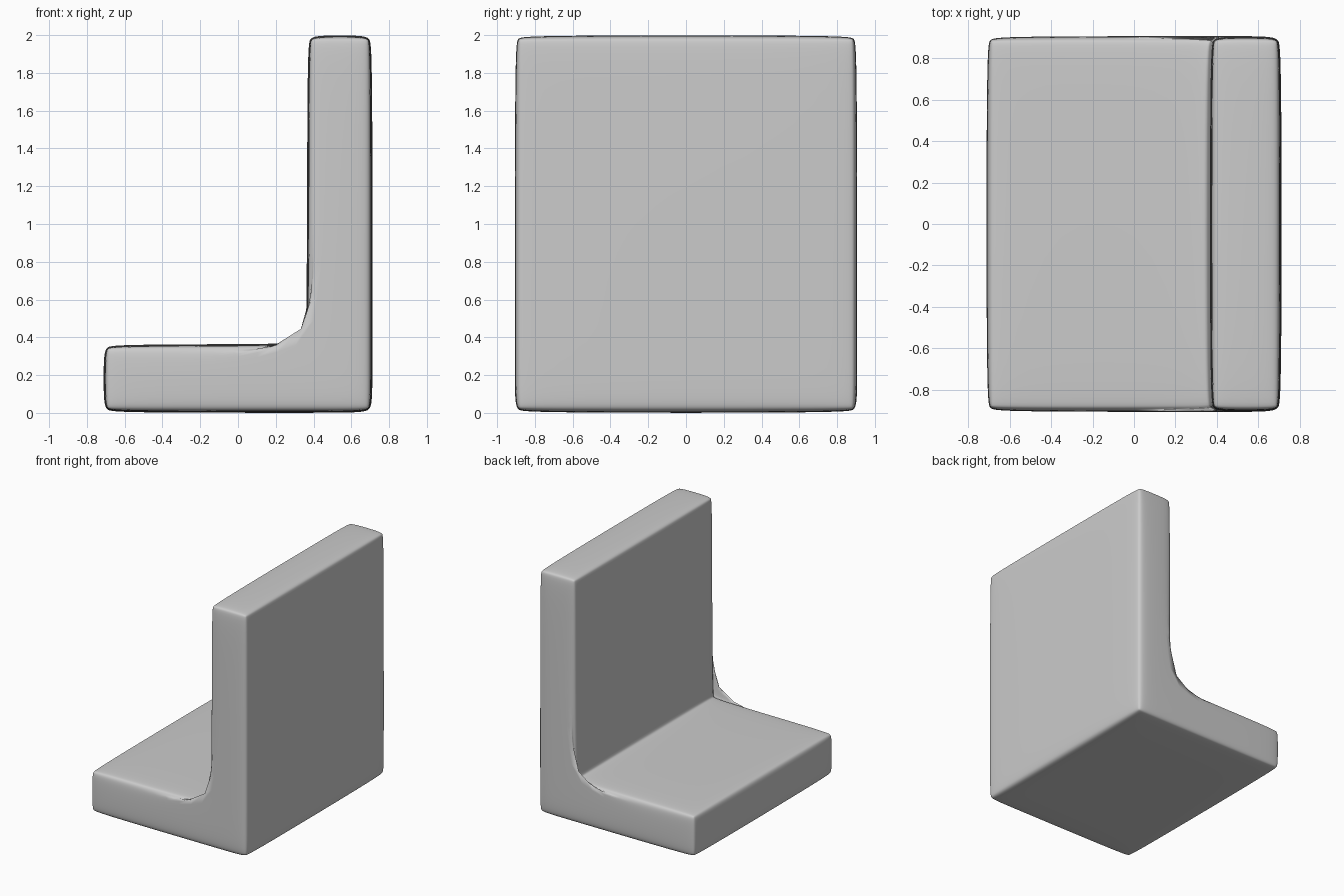
import bpy, bmesh

if "Cube" in bpy.data.objects:
    bpy.data.objects.remove(bpy.data.objects["Cube"])

HALF_X, HALF_Y, HEIGHT = 0.713, 0.907, 2.0
INNER_X, INNER_Z = 0.365, 0.364

# L-shaped cross-section made of three quads: foot, corner, upright
bm = bmesh.new()
cells = [(-HALF_X, INNER_X, 0, INNER_Z),
         (INNER_X, HALF_X, 0, INNER_Z),
         (INNER_X, HALF_X, INNER_Z, HEIGHT)]
for x0, x1, z0, z1 in cells:
    bm.faces.new([bm.verts.new((x, -HALF_Y, z))
                  for x, z in ((x0, z0), (x1, z0), (x1, z1), (x0, z1))])
bmesh.ops.remove_doubles(bm, verts=bm.verts, dist=0.001)

# Extrude the section along the depth, keeping the front cap
front = bm.faces[:]
ext = bmesh.ops.extrude_face_region(bm, geom=front, use_keep_orig=True)
new_verts = [g for g in ext["geom"] if isinstance(g, bmesh.types.BMVert)]
bmesh.ops.translate(bm, verts=new_verts, vec=(0, 2 * HALF_Y, 0))
bmesh.ops.recalc_face_normals(bm, faces=bm.faces)

mesh = bpy.data.meshes.new("angle_bracket")
bm.to_mesh(mesh)
bm.free()
bracket = bpy.data.objects.new("angle_bracket", mesh)
bpy.context.collection.objects.link(bracket)

# Soft rounded edges with slightly bowed faces
bevel = bracket.modifiers.new("rounded_edges", 'BEVEL')
bevel.width = 0.055
bevel.segments = 2
bevel.limit_method = 'ANGLE'
smooth = bracket.modifiers.new("smooth", 'SUBSURF')
smooth.levels = smooth.render_levels = 3
mesh.polygons.foreach_set("use_smooth", [True] * len(mesh.polygons))
